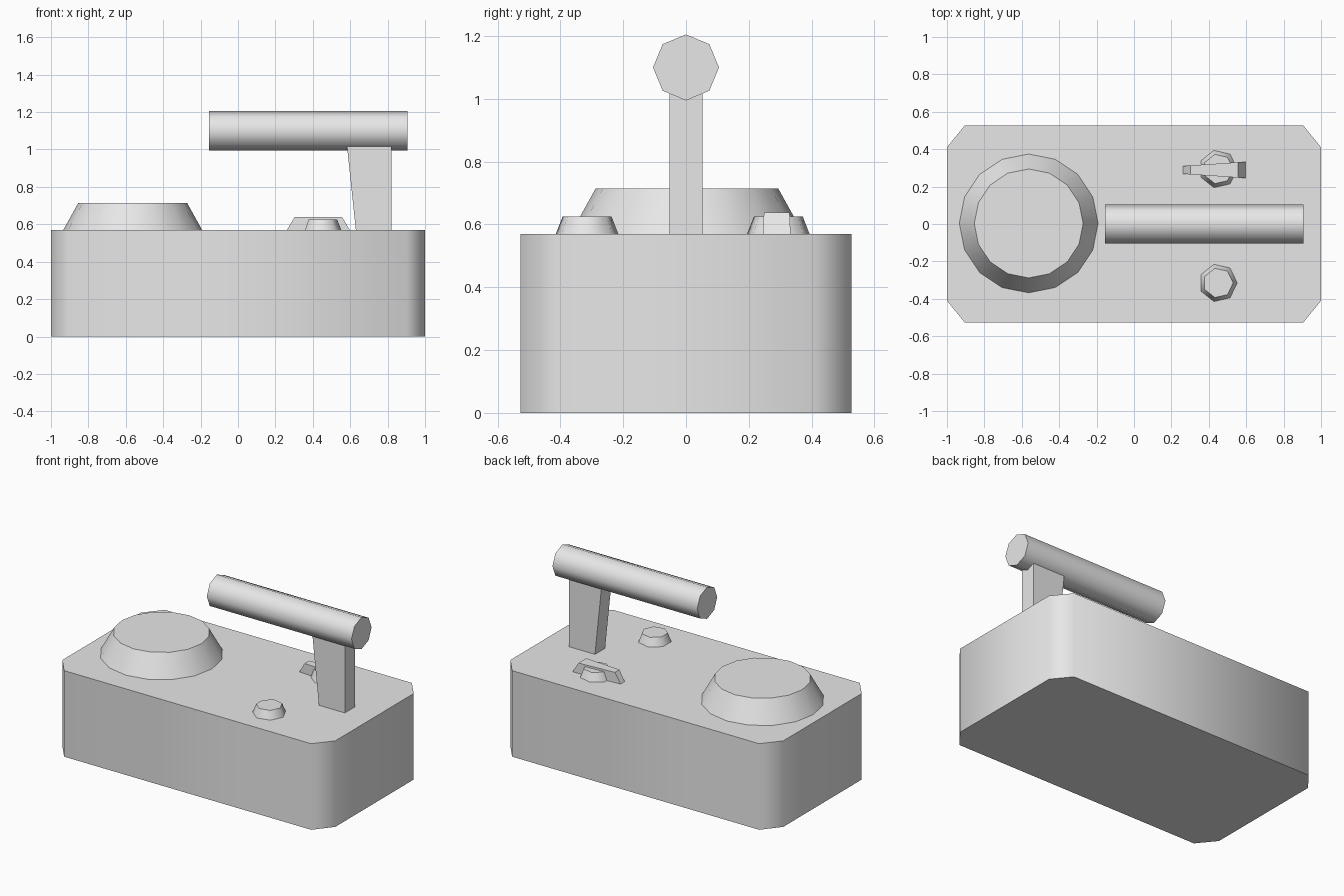
import bpy, math
from mathutils import Vector, Matrix

cube = bpy.data.objects.get("Cube")
if cube:
    bpy.data.objects.remove(cube, do_unlink=True)

grey = bpy.data.materials.new("plain grey")
grey.use_nodes = True
colour = (0.8, 0.8, 0.8, 1)
grey.diffuse_color = colour
grey.node_tree.nodes["Principled BSDF"].inputs["Base Color"].default_value = colour

DECK = 0.57  # height of the body's top face


def loft(name, lower, upper):
    """Closed solid between two matching rings of points."""
    n = len(lower)
    sides = [(i, (i + 1) % n, n + (i + 1) % n, n + i) for i in range(n)]
    caps = [tuple(reversed(range(n))), tuple(range(n, 2 * n))]
    mesh = bpy.data.meshes.new(name)
    mesh.from_pydata(lower + upper, [], sides + caps)
    mesh.materials.append(grey)
    ob = bpy.data.objects.new(name, mesh)
    bpy.context.collection.objects.link(ob)
    bpy.ops.object.select_all(action="DESELECT")
    ob.select_set(True)
    bpy.context.view_layer.objects.active = ob
    bpy.ops.object.shade_smooth_by_angle(angle=math.radians(55))
    return ob


def ring(n, r, x, y, z):
    return [Vector((x + r * math.cos(math.tau * i / n),
                    y + r * math.sin(math.tau * i / n), z)) for i in range(n)]


def rect(x0, x1, h0, h1, z):
    """Rectangle tapering from half-width h0 at x0 to h1 at x1."""
    return [Vector(p) for p in ((x0, -h0, z), (x1, -h1, z), (x1, h1, z), (x0, h0, z))]


# Body: box with cut corners
def outline(z):
    x, y, cx, cy = 1.0, 0.527, 0.095, 0.117
    half = [(x, -y + cy), (x, y - cy), (x - cx, y), (-x + cx, y)]
    return [Vector((s * a, s * b, z)) for s in (1, -1) for a, b in half]


loft("body", outline(0), outline(DECK))

# Large round dial
loft("large_dial", ring(16, 0.371, -0.563, 0.003, DECK), ring(16, 0.291, -0.563, 0.003, 0.714))

# Two small knobs
for name, y in (("front_knob", -0.315), ("back_knob", 0.294)):
    loft(name, ring(7, 0.102, 0.45, y, DECK), ring(7, 0.08, 0.45, y, 0.625))

# Tapered pointer across the back knob
pointer = loft("knob_pointer", rect(0.262, 0.597, 0.021, 0.044, DECK),
               rect(0.302, 0.557, 0.024, 0.041, 0.638))
pointer.location.y = 0.289

# Handle post
loft("handle_post", rect(0.63, 0.82, 0.053, 0.053, DECK),
     rect(0.583, 0.82, 0.053, 0.053, 1.016))

# Handle grip: octagonal bar along x
grip = loft("handle_grip", ring(8, 0.105, 0, 0, -0.53), ring(8, 0.105, 0, 0, 0.53))
grip.data.transform(Matrix.Rotation(math.pi / 2, 4, "Y"))
grip.location = (0.375, 0, 1.1)
